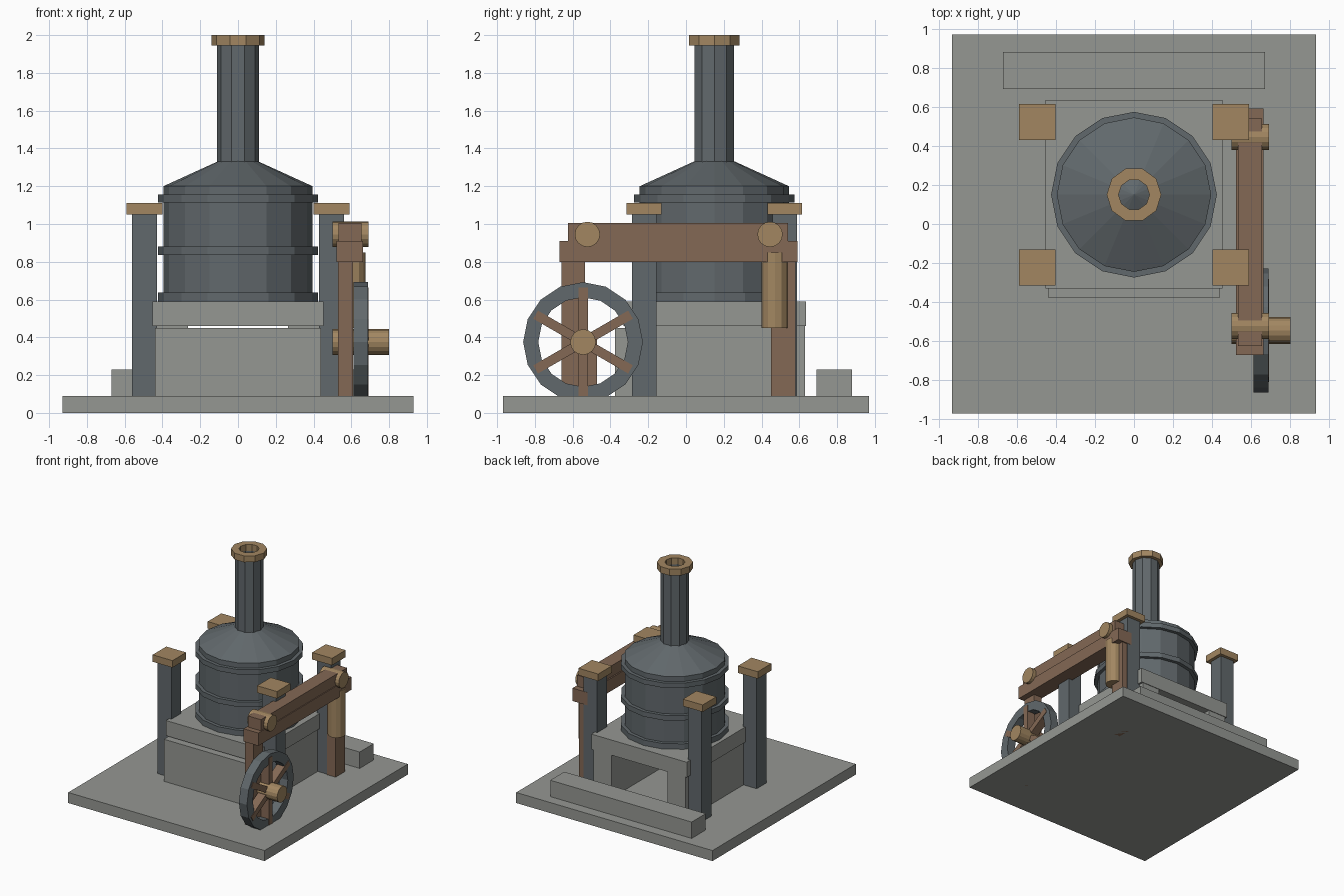
import bpy, bmesh
from math import pi, sin, cos
from mathutils import Matrix, Vector

if "Cube" in bpy.data.objects:
    bpy.data.objects.remove(bpy.data.objects["Cube"])


def material(name, rgb):
    m = bpy.data.materials.new(name)
    m.diffuse_color = (*rgb, 1)
    m.use_nodes = True
    m.node_tree.nodes["Principled BSDF"].inputs["Base Color"].default_value = m.diffuse_color
    return m


STONE = material("stone", (0.30, 0.31, 0.29))
IRON = material("iron", (0.12, 0.14, 0.15))
BRASS = material("brass", (0.36, 0.24, 0.12))
WOOD = material("wood", (0.23, 0.14, 0.09))


def finish(name, bm, mat):
    bmesh.ops.recalc_face_normals(bm, faces=bm.faces)
    me = bpy.data.meshes.new(name)
    bm.to_mesh(me)
    bm.free()
    ob = bpy.data.objects.new(name, me)
    me.materials.append(mat)
    bpy.context.collection.objects.link(ob)
    return ob


def box(name, x, y, z, mat):
    """Box from three (min, max) ranges."""
    bm = bmesh.new()
    size = [b - a for a, b in (x, y, z)]
    mid = [(a + b) / 2 for a, b in (x, y, z)]
    bmesh.ops.create_cube(bm, size=1, matrix=Matrix.Translation(mid) @ Matrix.Diagonal((*size, 1)))
    return finish(name, bm, mat)


def lathe(name, profile, n, loc, mat, axis="Z", closed=False, turn=0.0):
    """Revolve (radius, height) points; radius 0 becomes a pole."""
    bm = bmesh.new()
    rings = []
    for r, h in profile:
        if r == 0:
            rings.append([bm.verts.new((0, 0, h))] * n)
        else:
            rings.append([bm.verts.new((r * cos(2 * pi * i / n + turn), r * sin(2 * pi * i / n + turn), h))
                          for i in range(n)])
    pairs = list(zip(rings, rings[1:])) + ([(rings[-1], rings[0])] if closed else [])
    for a, b in pairs:
        for i in range(n):
            j = (i + 1) % n
            bm.faces.new(list(dict.fromkeys((a[i], a[j], b[j], b[i]))))
    rot = Matrix.Rotation(pi / 2, 4, "Y") if axis == "X" else Matrix()
    bm.transform(Matrix.Translation(loc) @ rot)
    return finish(name, bm, mat)


def pin(name, x, y, z, r, n=16):
    """Solid brass cylinder along x."""
    a, b = x
    return lathe(name, [(0, a), (r, a), (r, b), (0, b)], n, (0, y, z), BRASS, "X")


# Base slab and rear step
box("base", (-.93, .93), (-.97, .97), (0, .09), STONE)
box("rear_step", (-.67, .67), (.69, .88), (.09, .23), STONE)

# Furnace: front wall, two side walls, open at the back, top slab
box("furnace_front", (-.44, .44), (-.375, -.19), (.09, .45), STONE)
for s, side in ((-1, "left"), (1, "right")):
    box(f"furnace_{side}", tuple(sorted((s * .265, s * .435))), (-.19, .63), (.09, .46), STONE)
box("furnace_slab", (-.452, .452), (-.33, .635), (.46, .59), STONE)

# Boiler with raised bands and a conical roof, chimney tube and its rim
R, B = .395, .424
body = [(0, .59)]
for lo, hi in ((.59, .637), (.837, .88), (1.115, 1.157)):
    body += [(R, lo), (B, lo), (B, hi), (R, hi)]
body += [(R, 1.2), (.11, 1.33), (0, 1.38)]
body.pop(1)
C = (0, .15, 0)
lathe("boiler", body, 16, C, IRON)
lathe("chimney", [(.11, 1.31), (.11, 1.96), (.08, 1.96), (.08, 1.31)], 10, C, IRON, closed=True)
lathe("chimney_rim", [(.14, 1.945), (.14, 2), (.079, 2), (.079, 1.945)], 10, C, BRASS, closed=True)

# Four corner columns with brass caps
for x in (-.495, .495):
    for y in (-.222, .523):
        box("column", (x - .065, x + .065), (y - .065, y + .065), (.09, 1.05), IRON)
        box("column_cap", (x - .094, x + .094), (y - .092, y + .092), (1.05, 1.11), BRASS)

# Wooden engine frame: posts, two stacked beams, crank foot
box("front_post", (.53, .61), (-.66, -.535), (0, .81), WOOD)
box("rear_post", (.53, .61), (.45, .58), (0, .81), WOOD)
box("crank_foot", (.53, .61), (-.535, -.47), (0, .42), WOOD)
box("lower_beam", (.522, .662), (-.67, .59), (.80, .91), WOOD)
box("upper_beam", (.533, .655), (-.625, .54), (.91, 1.005), WOOD)

# Brass pivots, axle and piston cylinder
pin("front_pivot", (.5, .69), -.522, .945, .067)
pin("rear_pivot", (.5, .69), .445, .945, .067)
pin("axle", (.5, .80), -.545, .375, .068)
lathe("piston", [(0, .45), (.07, .45), (.07, .85), (0, .85)], 12, (.605, .47, 0), BRASS)

# Flywheel rim and three full-width spoke bars
HUB = Vector((0, -.545, .375))
lathe("flywheel_rim", [(.317, .612), (.317, .688), (.237, .688), (.237, .612)], 16, HUB, IRON, "X", True)
for k in range(3):
    bm = bmesh.new()
    bmesh.ops.create_cube(bm, size=1, matrix=Matrix.Translation(HUB + Vector((.655, 0, 0)))
                          @ Matrix.Rotation(k * pi / 3, 4, "X") @ Matrix.Diagonal((.074, .05, .58, 1)))
    finish("spoke_bar", bm, WOOD)
